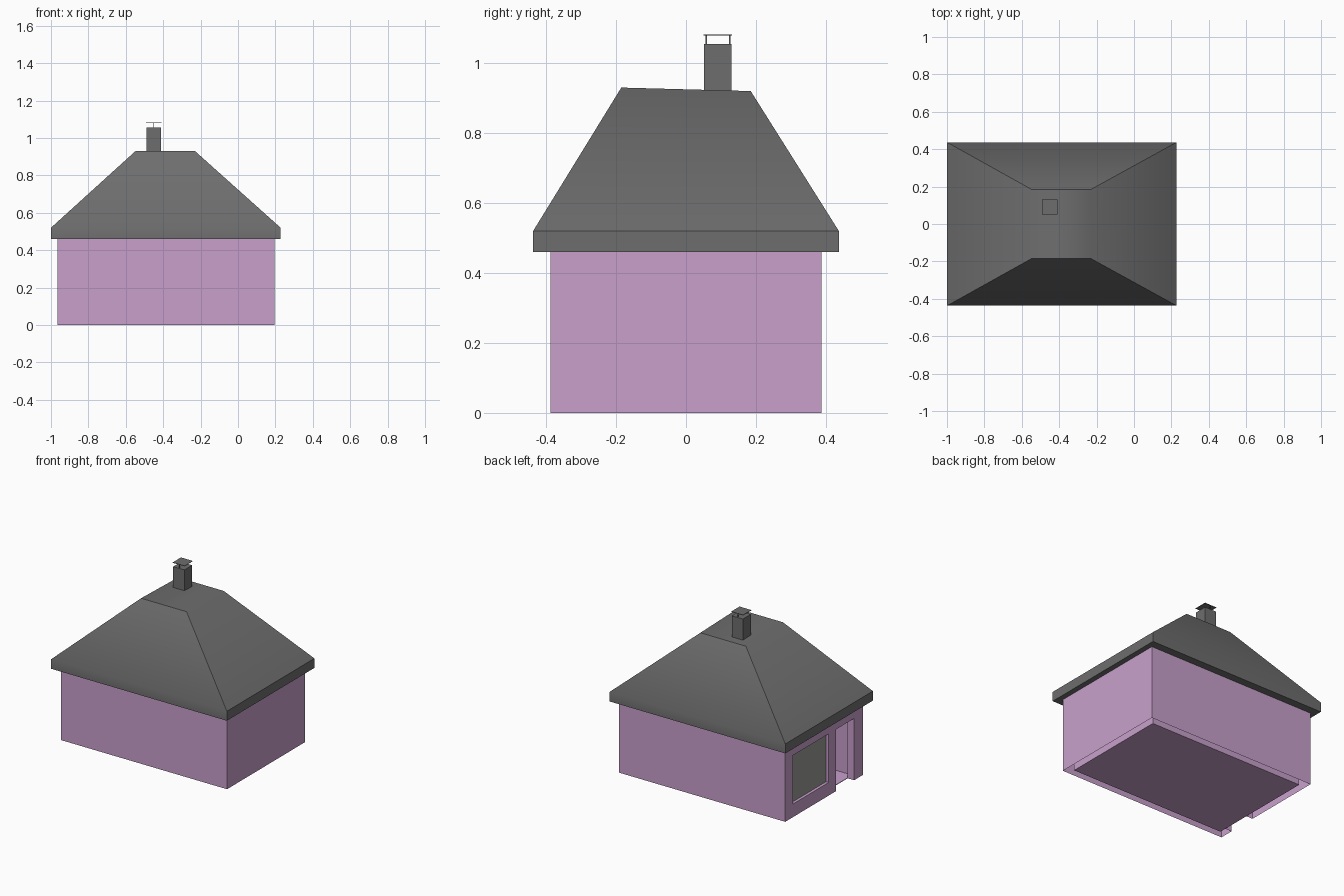
import bpy
import bmesh
from mathutils import Vector

cube = bpy.data.objects.get("Cube")
if cube:
    bpy.data.objects.remove(cube, do_unlink=True)


def material(name, color):
    mat = bpy.data.materials.new(name)
    mat.use_nodes = True
    mat.diffuse_color = (*color, 1)
    mat.node_tree.nodes["Principled BSDF"].inputs["Base Color"].default_value = (*color, 1)
    return mat


pink = material("pink_plaster", (0.58, 0.35, 0.6))
slate = material("slate_grey", (0.155, 0.155, 0.155))
pane = material("pane_grey", (0.32, 0.33, 0.3))


def finish(name, bm, mat):
    mesh = bpy.data.meshes.new(name)
    bmesh.ops.recalc_face_normals(bm, faces=bm.faces)
    bm.to_mesh(mesh)
    bm.free()
    mesh.materials.append(mat)
    obj = bpy.data.objects.new(name, mesh)
    bpy.context.collection.objects.link(obj)
    return obj


def box(name, low, high, mat):
    low, high = Vector(low), Vector(high)
    bm = bmesh.new()
    bmesh.ops.create_cube(bm, size=1)
    bmesh.ops.scale(bm, vec=high - low, verts=bm.verts)
    bmesh.ops.translate(bm, vec=(low + high) / 2, verts=bm.verts)
    return finish(name, bm, mat)


def cut(target, low, high):
    cutter = box("cutter", low, high, target.data.materials[0])
    cutter.hide_render = True
    mod = target.modifiers.new("cut", "BOOLEAN")
    mod.operation = "DIFFERENCE"
    mod.solver = "EXACT"
    mod.object = cutter
    bpy.context.view_layer.objects.active = target
    bpy.ops.object.modifier_apply(modifier=mod.name)
    bpy.data.objects.remove(cutter, do_unlink=True)


LEFT, RIGHT, HALF, EAVE, WALL = -0.965, 0.195, 0.388, 0.46, 0.045

# Hollow walls with a doorway and a window opening at one end
walls = box("walls", (LEFT, -HALF, 0), (RIGHT, HALF, EAVE), pink)
cut(walls, (LEFT + WALL, -HALF + WALL, -0.1), (RIGHT - WALL, HALF - WALL, EAVE - 0.01))
cut(walls, (LEFT - 0.1, -0.3, -0.1), (LEFT + 0.1, -0.117, 0.39))
cut(walls, (LEFT - 0.1, -0.045, 0.083), (LEFT + 0.1, 0.31, 0.39))

# The wall panels are open underneath
bm = bmesh.new()
bm.from_mesh(walls.data)
under = [f for f in bm.faces if f.normal.z < -0.9 and f.calc_center_median().z < 0.01]
bmesh.ops.delete(bm, geom=under, context="FACES")
bm.to_mesh(walls.data)
bm.free()

# Floor and window pane
box("floor", (LEFT + WALL, -HALF + WALL, 0), (RIGHT - WALL, HALF - WALL, 0.004), pink)
box("window_pane", (LEFT + 0.018, -0.045, 0.083), (LEFT + 0.026, 0.31, 0.39), pane)

# Hipped roof: stacked rectangles, eave underside to the top deck
bm = bmesh.new()
rings = []
for x0, x1, y, z_front, z_back in ((-1, 0.228, 0.437, EAVE, EAVE),
                                   (-1, 0.228, 0.437, 0.52, 0.52),
                                   (-0.548, -0.23, 0.185, 0.93, 0.92)):
    corners = ((x0, -y, z_front), (x1, -y, z_front), (x1, y, z_back), (x0, y, z_back))
    rings.append([bm.verts.new(c) for c in corners])
for a, b in zip(rings, rings[1:]):
    for i in range(4):
        j = (i + 1) % 4
        bm.faces.new((a[i], a[j], b[j], b[i]))
bm.faces.new(rings[0][::-1])
bm.faces.new(rings[-1])
roof = finish("roof", bm, slate)
bpy.ops.object.select_all(action="DESELECT")
roof.select_set(True)
bpy.context.view_layer.objects.active = roof
bpy.ops.object.shade_smooth_by_angle(angle=0.785)

# Chimney with a thin raised cap on two slim posts
box("chimney", (-0.489, 0.052, 0.9), (-0.411, 0.13, 1.055), slate)
box("chimney_cap", (-0.491, 0.05, 1.079), (-0.409, 0.132, 1.082), slate)
for side, y in (("front", 0.058), ("back", 0.125)):
    box("cap_post_" + side, (-0.452, y - 0.002, 1.055), (-0.448, y + 0.002, 1.08), slate)
